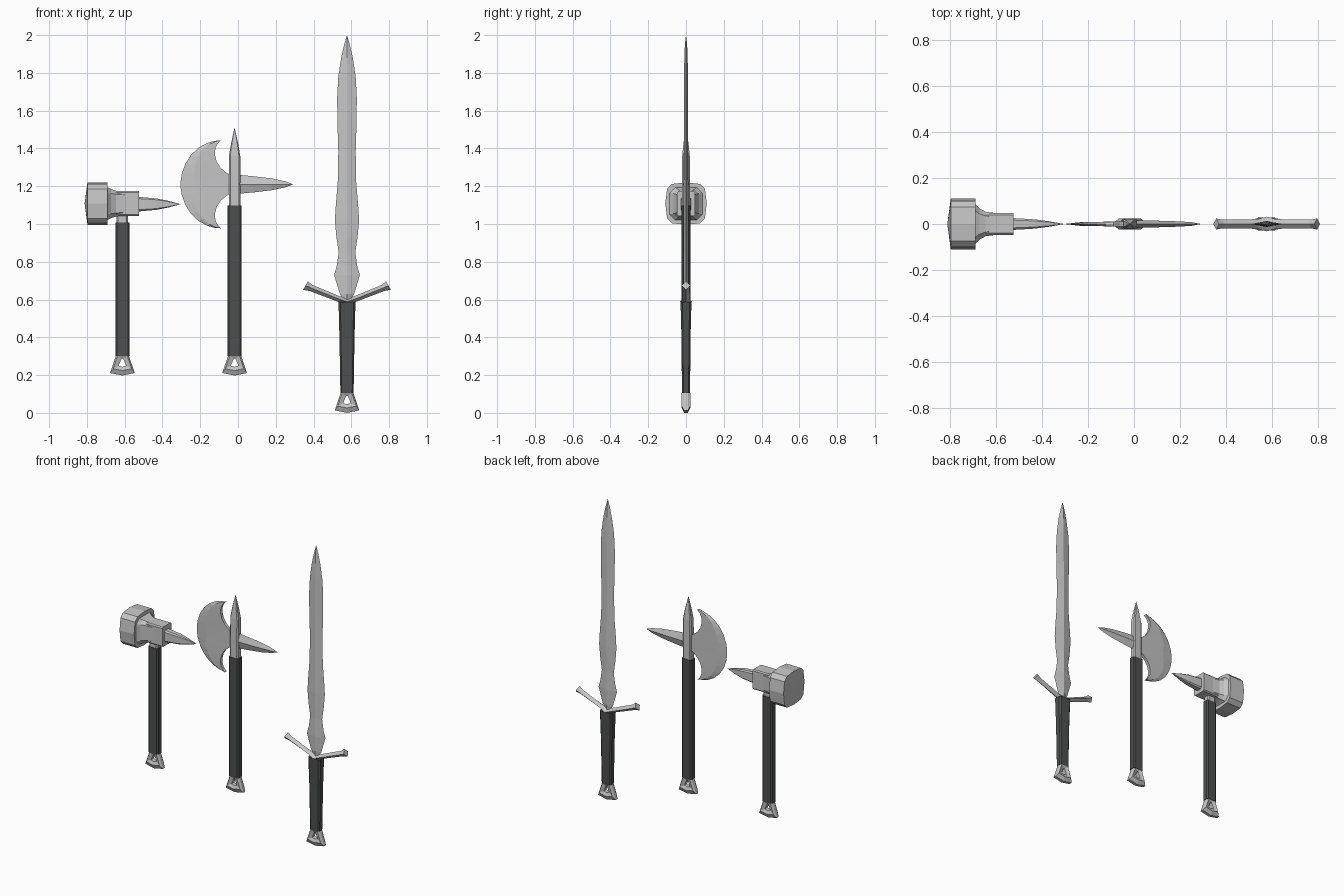
import bpy, bmesh, math

if "Cube" in bpy.data.objects:
    bpy.data.objects.remove(bpy.data.objects["Cube"])


def material(name, col):
    m = bpy.data.materials.new(name)
    m.diffuse_color = (*col, 1)
    m.use_nodes = True
    m.node_tree.nodes["Principled BSDF"].inputs["Base Color"].default_value = m.diffuse_color
    return m


STEEL = material("steel", (0.56, 0.56, 0.56))
GRIP = material("dark_grip", (0.075, 0.078, 0.078))


def loft(name, rings, mat, closed=False):
    """Skin a row of equal-length rings; closed joins the last ring to the first."""
    bm = bmesh.new()
    vs = [[bm.verts.new(p) for p in r] for r in rings]
    n = len(rings[0])
    pairs = list(zip(vs, vs[1:])) + ([(vs[-1], vs[0])] if closed else [])
    for a, b in pairs:
        for i in range(n):
            j = (i + 1) % n
            bm.faces.new((a[i], a[j], b[j], b[i]))
    if not closed:
        bm.faces.new(vs[0][::-1])
        bm.faces.new(vs[-1])
    bmesh.ops.remove_doubles(bm, verts=bm.verts, dist=0.0003)
    bmesh.ops.recalc_face_normals(bm, faces=bm.faces)
    me = bpy.data.meshes.new(name)
    bm.to_mesh(me)
    bm.free()
    me.materials.append(mat)
    ob = bpy.data.objects.new(name, me)
    bpy.context.collection.objects.link(ob)
    return ob


def octagon(a, b, k=0.35):
    """Rectangle of half sizes a, b with cut corners."""
    c = k * min(a, b)
    return [(a, b - c), (a - c, b), (c - a, b), (-a, b - c),
            (-a, c - b), (c - a, -b), (a - c, -b), (a, c - b)]


def diamond(a, b):
    return [(a, 0), (0, b), (-a, 0), (0, -b)]


def upright(name, cx, stations, mat, shape=octagon):
    """Stations (z, half x, half y) along the vertical axis."""
    return loft(name, [[(cx + u, v, z) for u, v in shape(a, b)]
                       for z, a, b in stations], mat)


def sideways(name, cz, stations, mat, shape=octagon):
    """Stations (x, half z, half y) along the x axis."""
    return loft(name, [[(x, v, cz + u) for u, v in shape(a, b)]
                       for x, a, b in stations], mat)


def pommel(name, cx, z0):
    """Flared pommel with a triangular hole."""
    outer = [(-.034, .106), (.034, .106), (.065, .013), (0, 0), (-.065, .013)]
    face = [(-.025, .106), (.025, .106), (.049, .036), (0, .026), (-.049, .036)]
    hole = [(-.004, .09), (.004, .09), (.02, .052), (0, .046), (-.02, .052)]
    rows = [(outer, -.01), (face, -.023), (hole, -.014),
            (hole, .014), (face, .023), (outer, .01)]
    return loft(name, [[(cx + x, y, z0 + z) for x, z in loop]
                       for loop, y in rows], STEEL, closed=True)


# ---------- War hammer ----------
HX, HZ = -0.612, 1.108
pommel("hammer_pommel", HX, 0.198)
upright("hammer_grip", HX, [(.302, .037, .024), (1.008, .037, .024)], GRIP)
upright("hammer_collar", HX, [(1.0, .03, .021), (1.06, .03, .021)], STEEL)


# striking head with slightly bulged octagonal outline and domed face
def bulged(s, _):
    q = [(.112, 0), (.104, .074), (.078, .1), (0, .11)]
    pts = q + [(-u, v) for u, v in q[-2::-1]]
    return [(u * s, v * s) for u, v in pts + [(u, -v) for u, v in pts[-2:0:-1]]]


sideways("hammer_head", HZ, [(-.812, .001, 0), (-.797, 1, 0), (-.69, 1, 0)],
         STEEL, bulged)
sideways("hammer_neck", HZ, [(-.692, .087, .089), (-.672, .077, .068),
                             (-.645, .068, .053), (-.592, .062, .046)], STEEL)
sideways("hammer_block", HZ, [(-.645, .066, .047), (-.525, .066, .047)],
         STEEL, lambda a, b: octagon(a, b, .15))
sideways("hammer_spike", HZ - .003, [(-.53, .039, .026), (-.43, .03, .02),
                                     (-.37, .018, .012), (-.303, .0001, .0001)], STEEL)

# ---------- Battle axe ----------
AX, AZ = -0.018, 1.21
pommel("axe_pommel", AX, 0.198)
upright("axe_grip", AX, [(.302, .037, .024), (1.098, .037, .024)], GRIP)
upright("axe_shaft_and_point", AX,
        [(1.09, .03, .021), (1.36, .03, .02), (1.43, .018, .013),
         (1.512, .0001, .0001)], STEEL)
sideways("axe_back_spike", AZ, [(0, .05, .016), (.08, .043, .015), (.18, .031, .012),
                                (.25, .016, .008), (.292, .0001, .0001)],
         STEEL, diamond)

# crescent blade: sharp arc outside, concave curve inside, swept horn to horn
half = [(90, -.09, .233), (81, -.106, .217), (70, -.119, .193), (56, -.123, .16),
        (42, -.113, .12), (28, -.092, .087), (14, -.06, .06), (5, -.03, .046)]
sweep = half + [(0, -.03, 0)] + [(-a, x, -z) for a, x, z in half[::-1]]
rings = []
for ang, qx, qz in sweep:
    t = math.radians(ang)
    px, pz = -.09 - .214 * math.cos(t), .233 * math.sin(t)
    bx, bz = px + .27 * (qx - px), pz + .27 * (qz - pz)
    rings.append([(px, 0, AZ + pz), (bx, -.008, AZ + bz), (qx, -.01, AZ + qz),
                  (qx, .01, AZ + qz), (bx, .008, AZ + bz)])
loft("axe_blade", rings, STEEL)

# ---------- Sword ----------
SX = 0.577
pommel("sword_pommel", SX, 0.0)
upright("sword_grip", SX, [(.105, .035, .021), (.4, .04, .024), (.588, .045, .029)], GRIP)
upright("sword_blade", SX,
        [(.585, .012, .012), (.63, .038, .013), (.73, .068, .013), (.78, .054, .013),
         (.85, .044, .013), (.93, .056, .013), (1.02, .064, .013), (1.1, .059, .012),
         (1.22, .049, .012), (1.38, .046, .011), (1.55, .051, .011), (1.67, .052, .01),
         (1.78, .046, .01), (1.88, .031, .009), (1.95, .015, .006),
         (2.0, .0001, .0001)], STEEL, diamond)

# raised crossguard: (top x, top z, bottom x, bottom z, half depth), mirrored
arm = [(.207, .697, .232, .652, .024), (.185, .678, .197, .645, .019),
       (.04, .618, .036, .584, .021)]
stations = [(-a, b, -c, d, e) for a, b, c, d, e in arm] \
    + [(0, .605, 0, .572, .032)] + arm[::-1]
loft("sword_crossguard",
     [[(SX + a, 0, b), (SX + (a + c) / 2, -e, (b + d) / 2),
       (SX + c, 0, d), (SX + (a + c) / 2, e, (b + d) / 2)]
      for a, b, c, d, e in stations], STEEL)
